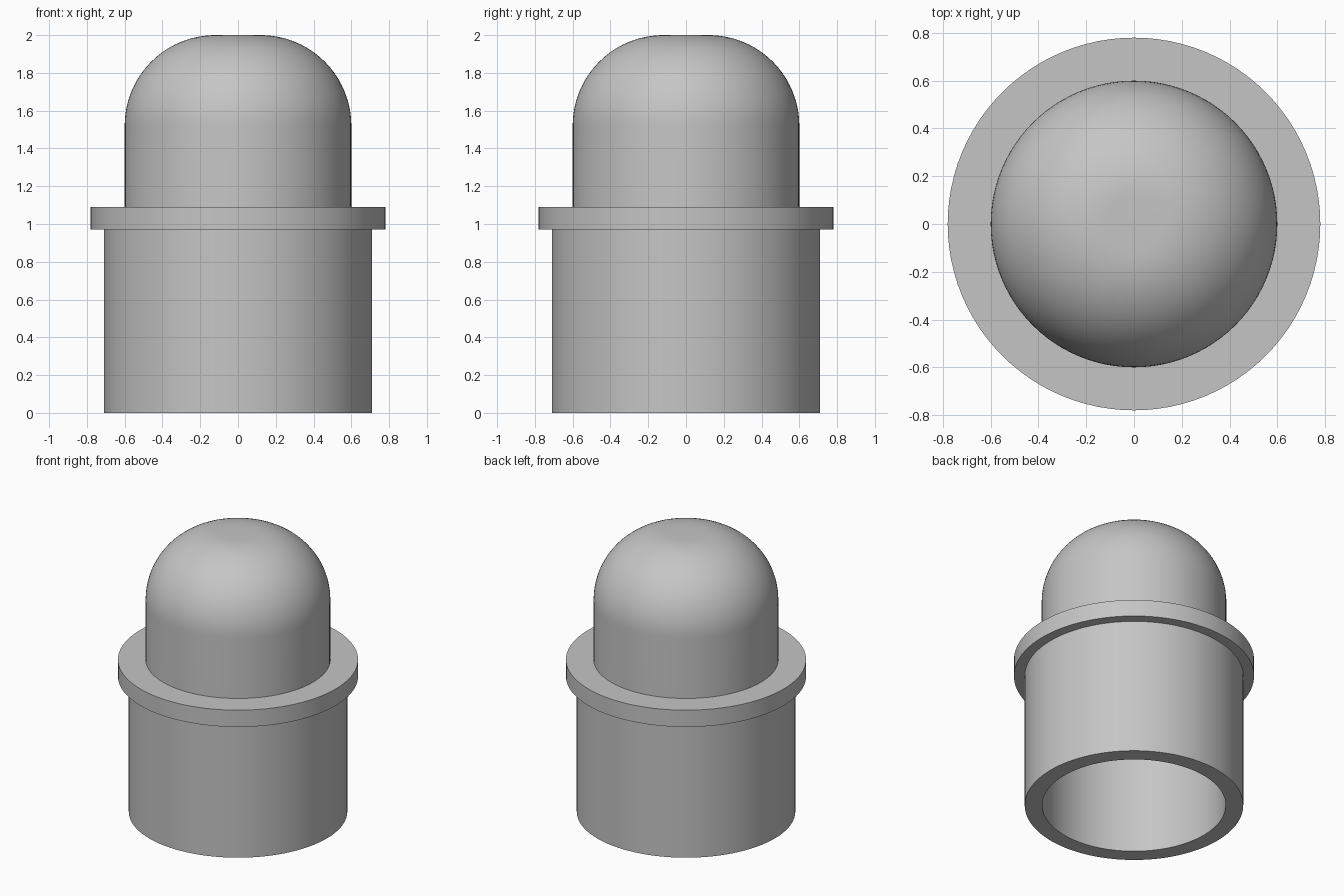
import bpy
import bmesh
import math

SEGMENTS = 96
BORE = 0.6       # dome radius, also the open bore
WALL = 0.004     # thin shell thickness
ARC_STEPS = 24

cube = bpy.data.objects.get("Cube")
if cube:
    bpy.data.objects.remove(cube, do_unlink=True)

# Single grey material
grey = bpy.data.materials.new("plain_grey")
grey.use_nodes = True
colour = (0.56, 0.56, 0.56, 1)
grey.diffuse_color = colour
grey.node_tree.nodes["Principled BSDF"].inputs["Base Color"].default_value = colour


def lathe(name, profile, closed):
    """Revolve an (r, z) profile about the vertical axis."""
    bm = bmesh.new()
    verts = [bm.verts.new((r, 0, z)) for r, z in profile]
    pairs = list(zip(verts, verts[1:]))
    if closed:
        pairs.append((verts[-1], verts[0]))
    edges = [bm.edges.new(p) for p in pairs]
    bmesh.ops.spin(bm, geom=verts + edges, cent=(0, 0, 0), axis=(0, 0, 1),
                   angle=math.tau, steps=SEGMENTS, use_duplicate=False)
    bmesh.ops.remove_doubles(bm, verts=bm.verts[:], dist=0.00005)
    bmesh.ops.recalc_face_normals(bm, faces=bm.faces[:])
    mesh = bpy.data.meshes.new(name)
    bm.to_mesh(mesh)
    bm.free()
    mesh.materials.append(grey)
    obj = bpy.data.objects.new(name, mesh)
    bpy.context.collection.objects.link(obj)
    bpy.ops.object.select_all(action='DESELECT')
    obj.select_set(True)
    bpy.context.view_layer.objects.active = obj
    bpy.ops.object.shade_smooth_by_angle(angle=math.radians(30))
    return obj


def ring(name, inner, outer, bottom, top):
    return lathe(name, [(inner, bottom), (outer, bottom),
                        (outer, top), (inner, top)], True)


def dome_profile(inset):
    """Straight wall, rounded shoulder and small flat crown."""
    flat, shoulder = 0.12, 1.52
    radius = BORE - flat - inset
    points = [(BORE - inset, 0)]
    for i in range(ARC_STEPS + 1):
        a = math.pi / 2 * i / ARC_STEPS
        points.append((flat + radius * math.cos(a),
                       shoulder + radius * math.sin(a)))
    points.append((0, shoulder + radius))
    return points


# Hollow domed shell, open at the bottom
lathe("domed_shell", dome_profile(WALL)[::-1] + dome_profile(0), False)

# Thick lower sleeve and the flange above it
ring("lower_sleeve", BORE, 0.71, 0, 0.97)
ring("flange", BORE, 0.78, 0.97, 1.09)
